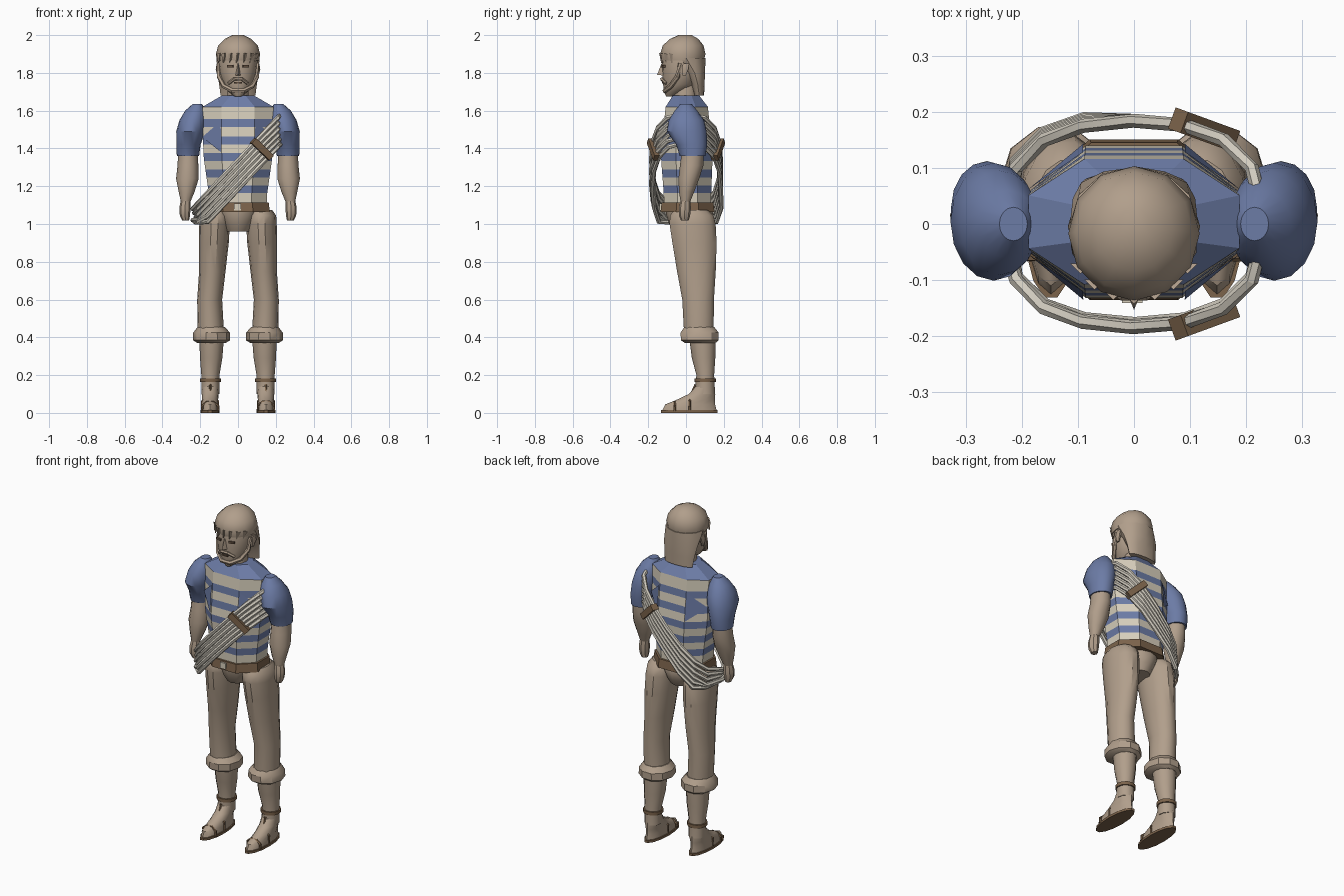
import bpy, bmesh, math
from mathutils import Vector

def material(name, r, g, b):
    m = bpy.data.materials.new(name)
    m.diffuse_color = (r, g, b, 1)
    return m

TAN = material("tan", 0.44, 0.345, 0.26)
BLUE = material("shirt blue", 0.15, 0.20, 0.38)
CREAM = material("shirt cream", 0.68, 0.62, 0.50)
ROPE = material("rope", 0.64, 0.60, 0.52)
BROWN = material("leather brown", 0.20, 0.125, 0.07)
DARK = material("eye brown", 0.13, 0.085, 0.055)

def finish(name, bm, mats, smooth=True):
    bmesh.ops.recalc_face_normals(bm, faces=bm.faces)
    me = bpy.data.meshes.new(name)
    bm.to_mesh(me)
    bm.free()
    for m in mats:
        me.materials.append(m)
    ob = bpy.data.objects.new(name, me)
    bpy.context.collection.objects.link(ob)
    if smooth:
        bpy.ops.object.select_all(action='DESELECT')
        bpy.context.view_layer.objects.active = ob
        ob.select_set(True)
        bpy.ops.object.shade_smooth_by_angle(angle=math.radians(35))
    return ob

def skin_loops(name, loops, mats, rule=None, smooth=True):
    """Bridge a stack of point loops and cap both ends."""
    bm = bmesh.new()
    rows = [[bm.verts.new(p) for p in lp] for lp in loops]
    n = len(rows[0])
    for i, (a, b) in enumerate(zip(rows, rows[1:])):
        for j in range(n):
            k = (j + 1) % n
            f = bm.faces.new((a[j], a[k], b[k], b[j]))
            f.material_index = rule(i) if rule else 0
    for i, row in ((0, rows[0]), (len(rows) - 2, rows[-1])):
        bm.faces.new(row).material_index = rule(i) if rule else 0
    return finish(name, bm, mats, smooth)

def loft(name, rings, mat, n=12, side=1):
    """Rings are (cx, cy, z, rx, ry)."""
    loops = [[(side * (cx + rx * math.cos(2 * math.pi * j / n)),
               cy + ry * math.sin(2 * math.pi * j / n), z) for j in range(n)]
             for cx, cy, z, rx, ry in rings]
    return skin_loops(name, loops, [mat])

def tube(name, pts, r, mat, closed=False, n=6):
    """Sweep a round section along a path."""
    pts = [Vector(p) for p in pts]
    loops, m = [], len(pts)
    for i, p in enumerate(pts):
        a = pts[i - 1] if (i or closed) else p
        b = pts[(i + 1) % m] if (i < m - 1 or closed) else p
        t = (b - a).normalized()
        u = t.cross(Vector((0.05, 0.1, 1))).normalized()
        v = t.cross(u)
        loops.append([p + r * (u * math.cos(q) + v * math.sin(q))
                      for q in (2 * math.pi * j / n for j in range(n))])
    if closed:
        loops.append(loops[0])
    return skin_loops(name, loops, [mat])

def box(name, loc, size, mat, ry=0, rz=0):
    bm = bmesh.new()
    bmesh.ops.create_cube(bm, size=1)
    ob = finish(name, bm, [mat], False)
    ob.location, ob.scale, ob.rotation_euler = loc, size, (0, ry, rz)
    return ob

# Torso: octagonal sections, interpolated by height (z, half width, half depth, centre y)
TORSO = [(1.08, .15, .125, .008), (1.15, .153, .125, .008), (1.36, .183, .137, .004),
         (1.62, .188, .112, .004), (1.68, .085, .07, 0)]

def section(z):
    for a, b in zip(TORSO, TORSO[1:]):
        if z <= b[0] + 1e-6:
            f = (z - a[0]) / (b[0] - a[0])
            return [p + (q - p) * f for p, q in zip(a[1:], b[1:])]

def octagon(z, grow=0):
    w, d, cy = section(z)
    w, d = w + grow, d + grow
    q = [(w, .42 * d), (.47 * w, d)]
    pts = q + [(-x, y) for x, y in q[::-1]]
    pts += [(-x, -y) for x, y in pts]
    return [(x, y + cy, z) for x, y in pts]

# Horizontal stripes
levels = [1.08]
for c in (1.184, 1.267, 1.354, 1.443, 1.534):
    levels += [c - .021, c + .021]
levels += [1.62, 1.68]
skin_loops("shirt", [octagon(z) for z in levels], [CREAM, BLUE],
           lambda i: 1 if i % 2 or i == len(levels) - 2 else 0, False)

# Blue triangular gussets beside the sleeves
for sx in (1, -1):
    for sy in (1, -1):
        bm = bmesh.new()
        vs = []
        for z, u in ((1.46, 0), (1.545, 1), (1.38, 1)):
            w, d, cy = section(z)
            x = w + (.47 * w - w) * u + .004
            y = .42 * d + .58 * d * u + .004
            vs.append(bm.verts.new((sx * x, sy * y + cy, z)))
        bm.faces.new(vs)
        finish("shirt_gusset", bm, [BLUE], False)

# Belt, buckle and pelvis
skin_loops("belt", [octagon(1.08, .014)] and
           [[(x, y, z) for x, y, _ in octagon(1.09, g)] for z, g in ((1.064, .018), (1.115, .012))],
           [BROWN], None, False)
box("buckle", (-.003, -.133, 1.09), (.036, .016, .036), CREAM)
loft("pelvis", [(0, .02, .96, .065, .085), (0, .02, 1.0, .085, .11),
                (0, .02, 1.05, .11, .125), (0, .015, 1.08, .115, .12)], TAN)

# Neck and head
loft("neck", [(0, -.005, 1.64, .06, .065), (0, -.005, 1.76, .05, .06)], TAN)
loft("head", [(0, -.085, 1.675, .018, .02), (0, -.062, 1.70, .05, .055),
              (0, -.033, 1.74, .082, .088), (0, -.026, 1.80, .099, .099),
              (0, -.02, 1.88, .106, .108), (0, -.02, 1.95, .09, .09)], TAN, 16)
skin_loops("nose", [[(.018, -.11, 1.785), (-.018, -.11, 1.785), (0, -.153, 1.79)],
                    [(.008, -.115, 1.85), (-.008, -.115, 1.85), (0, -.13, 1.85)]],
           [TAN], None, False)
tube("beard", [(-.1, -.03, 1.85), (-.1, -.045, 1.78), (-.075, -.08, 1.73), (-.03, -.112, 1.705),
               (.03, -.112, 1.705), (.075, -.08, 1.73), (.1, -.045, 1.78), (.1, -.03, 1.85)], .013, TAN)
tube("moustache", [(-.05, -.105, 1.745), (-.02, -.128, 1.768), (.02, -.128, 1.768),
                   (.05, -.105, 1.745)], .009, TAN)
box("mouth", (0, -.118, 1.748), (.04, .02, .008), DARK)
for s in (1, -1):
    box("eye", (s * .04, -.116, 1.835), (.032, .02, .012), DARK, 0, s * .3)
    loft("ear", [(.104, -.01, 1.785, .006, .01), (.108, -.005, 1.82, .01, .02),
                 (.105, 0, 1.85, .008, .018)], TAN, 6, s)

# Hair: cap, rear curtain and fringe
loft("hair_cap", [(0, -.017, 1.865, .112, .112), (0, -.017, 1.90, .117, .12),
                  (0, -.015, 1.945, .105, .108), (0, -.01, 1.98, .07, .075),
                  (0, -.005, 2.0, .03, .035)], TAN, 12)
loft("hair_back", [(0, .07, 1.68, .092, .026), (0, .062, 1.74, .1, .036),
                   (0, .046, 1.80, .109, .055), (0, .0, 1.88, .114, .103)], TAN, 12)
for i in range(7):
    a = math.radians(-90 + (i - 3) * 19)
    x, y = .114 * math.cos(a), -.017 + .117 * math.sin(a)
    skin_loops("fringe", [[(x - .018, y + .01, 1.90), (x + .018, y + .01, 1.90), (x, y - .008, 1.905)],
                          [(x - .010, y + .01, 1.853), (x - .007, y + .01, 1.853), (x - .008, y + .002, 1.853)]],
               [TAN], None, False)

# Limbs, mirrored left and right
for s in (1, -1):
    loft("sleeve", [(.265, .035, 1.36, .059, .068), (.262, .03, 1.42, .064, .082),
                    (.25, .004, 1.49, .077, .105), (.239, .002, 1.55, .071, .093),
                    (.225, 0, 1.60, .055, .06), (.215, 0, 1.635, .025, .03)], BLUE, 16, s)
    loft("forearm", [(.277, -.003, 1.12, .026, .026), (.272, .003, 1.17, .042, .04),
                     (.268, .015, 1.24, .06, .055), (.265, .03, 1.31, .055, .062),
                     (.265, .035, 1.38, .052, .058)], TAN, 12, s)
    loft("hand", [(.277, -.006, 1.018, .018, .02), (.281, -.008, 1.045, .027, .03),
                  (.281, -.006, 1.085, .03, .032), (.277, -.003, 1.13, .025, .025)], TAN, 8, s)
    loft("trouser_leg", [(.144, .068, .42, .07, .08), (.15, .064, .6, .066, .086),
                         (.136, .055, .75, .07, .105), (.128, .045, .9, .079, .12),
                         (.124, .035, 1.0, .081, .125), (.122, .03, 1.045, .08, .118),
                         (.118, .025, 1.075, .062, .09)], TAN, 14, s)
    loft("trouser_cuff", [(.14, .075, .37, .075, .085), (.14, .073, .385, .099, .105),
                          (.14, .072, .425, .097, .106), (.142, .07, .455, .072, .083)], TAN, 10, s)
    loft("calf", [(.146, .1, .1, .047, .054), (.146, .102, .2, .048, .047),
                  (.142, .093, .29, .059, .062), (.14, .088, .39, .065, .07)], TAN, 12, s)
    loft("foot", [(.148, .018, .01, .044, .145), (.148, .022, .045, .044, .132),
                  (.148, .055, .072, .043, .098), (.147, .085, .1, .045, .07),
                  (.146, .1, .14, .046, .05)], TAN, 12, s)
    # Sandal
    loft("sandal_sole", [(.148, .018, 0, .05, .153), (.148, .018, .014, .05, .153)], BROWN, 14, s)
    loft("ankle_strap", [(.146, .102, .163, .055, .056), (.146, .102, .183, .056, .056)], BROWN, 12, s)
    for y, h in ((-.06, .058), (.02, .082)):
        tube("foot_strap", [(s * .105, y, .01), (s * .106, y, h - .02), (s * .13, y, h),
                            (s * .166, y, h), (s * .19, y, h - .02), (s * .191, y, .01)], .007, BROWN, False, 5)
    tube("instep_strap", [(s * .148, -.08, .045), (s * .148, .02, .084), (s * .147, .05, .15)],
         .006, BROWN, False, 5)

# Coiled rope slung across the body
half = [(.21, .10), (.16, .15), (.09, .176), (0, .184), (-.09, .175), (-.16, .15), (-.21, .10)]
for i in range(6):
    k = i / 5
    def at(x, y):
        z = 1.53 + 1.07 * (x - .18) - .155 * k
        return (x, y, max(z, 1.008 + .03 * (1 - k)))
    path = [at(x, -y + .006 * (i % 2)) for x, y in half] + [at(-.24 + .008 * (i % 3), 0)]
    path += [at(x, y + (.012 * k if x < 0 else 0)) for x, y in half[::-1]] + [at(.235, 0)]
    tube("rope_strand", path, .0125, ROPE, True)

# Leather ties around the rope, front and back
for s in (1, -1):
    box("rope_tie", (.125, s * .168, 1.395), (.035, .04, .135), BROWN, -math.radians(47), -s * .35)
